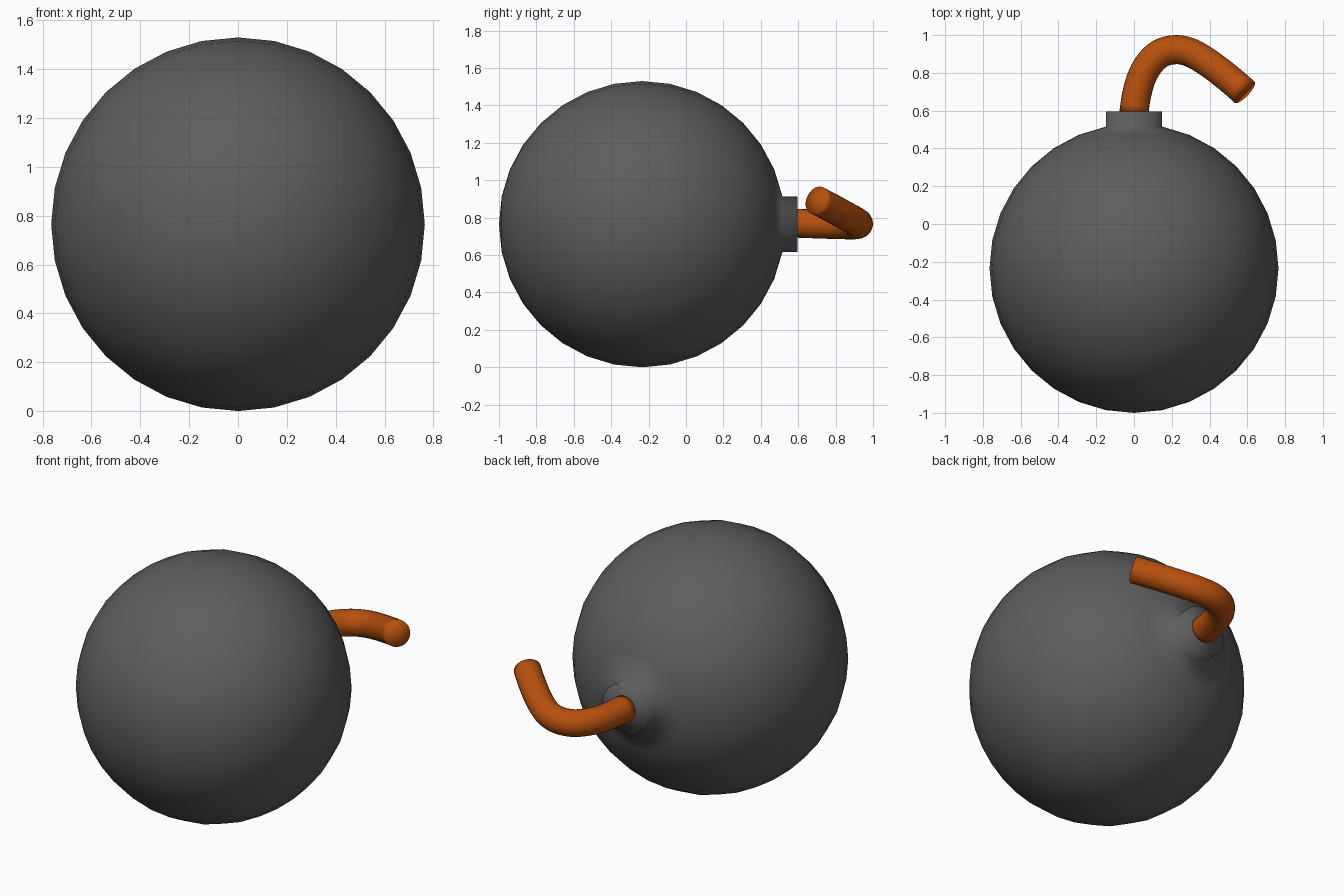
import bpy, bmesh, math
from mathutils import Vector

if "Cube" in bpy.data.objects:
    bpy.data.objects.remove(bpy.data.objects["Cube"])

R, CY, CZ = 0.765, -0.235, 0.765


def material(name, rgb):
    m = bpy.data.materials.new(name)
    m.diffuse_color = (*rgb, 1)
    m.use_nodes = True
    m.node_tree.nodes["Principled BSDF"].inputs["Base Color"].default_value = m.diffuse_color
    return m


def finish(bm, name, mat):
    bmesh.ops.recalc_face_normals(bm, faces=bm.faces)
    for f in bm.faces:
        f.smooth = True
    me = bpy.data.meshes.new(name)
    bm.to_mesh(me)
    bm.free()
    me.materials.append(mat)
    ob = bpy.data.objects.new(name, me)
    bpy.context.collection.objects.link(ob)
    return ob


def skin(bm, rings):
    # bridge consecutive rings of vertices with quads
    for a, b in zip(rings, rings[1:]):
        n = len(a)
        for i in range(n):
            j = (i + 1) % n
            bm.faces.new((a[i], a[j], b[j], b[i]))


def fan(bm, ring, centre):
    c = bm.verts.new(centre)
    for i in range(len(ring)):
        bm.faces.new((ring[i], ring[(i + 1) % len(ring)], c))


# Ball with its neck pulled out of the rear pole, lathed around y
N = 32
step = math.pi / 16
profile = [(R * math.sin(k * step), CY - R * math.cos(k * step)) for k in range(1, 16)]
profile.append((profile[-1][0], 0.595))
bm = bmesh.new()
rings = [[bm.verts.new((r * math.cos(2 * math.pi * i / N), y,
                        CZ + r * math.sin(2 * math.pi * i / N))) for i in range(N)]
         for r, y in profile]
skin(bm, rings)
fan(bm, rings[0], (0, CY - R, CZ))
fan(bm, rings[-1], (0, 0.595, CZ))
finish(bm, "round_body", material("dark grey", (0.11, 0.11, 0.11)))

# Fuse: round tube along a smooth curved path
pts = [Vector(p) for p in [
    (0, 0.45, 0.775), (0, 0.59, 0.77), (0.025, 0.73, 0.765), (0.068, 0.83, 0.762),
    (0.135, 0.90, 0.761), (0.22, 0.923, 0.767), (0.305, 0.905, 0.782),
    (0.405, 0.845, 0.815), (0.50, 0.772, 0.855), (0.585, 0.698, 0.893),
    (0.66, 0.622, 0.928)]]
path, tangents = [], []
for k in range(1, len(pts) - 2):
    p0, p1, p2, p3 = pts[k - 1:k + 3]
    m1, m2 = (p2 - p0) / 2, (p3 - p1) / 2
    last = k == len(pts) - 3
    for s in range(5 if last else 4):
        t = s / 4
        path.append(p1 * (2*t**3 - 3*t**2 + 1) + m1 * (t**3 - 2*t**2 + t)
                    + p2 * (3*t**2 - 2*t**3) + m2 * (t**3 - t**2))
        tangents.append((p1 * (6*t*t - 6*t) + m1 * (3*t*t - 4*t + 1)
                         + p2 * (6*t - 6*t*t) + m2 * (3*t*t - 2*t)).normalized())
bm = bmesh.new()
rings = []
u = Vector((0, 0, 1))
for p, t in zip(path, tangents):
    u = (u - t * u.dot(t)).normalized()
    v = t.cross(u)
    rings.append([bm.verts.new(p + 0.077 * (u * math.cos(a) + v * math.sin(a)))
                  for a in (2 * math.pi * i / 24 for i in range(24))])
skin(bm, rings)
fan(bm, rings[0], path[0])
fan(bm, rings[-1], path[-1])
finish(bm, "fuse", material("burnt orange", (0.47, 0.08, 0.004)))
